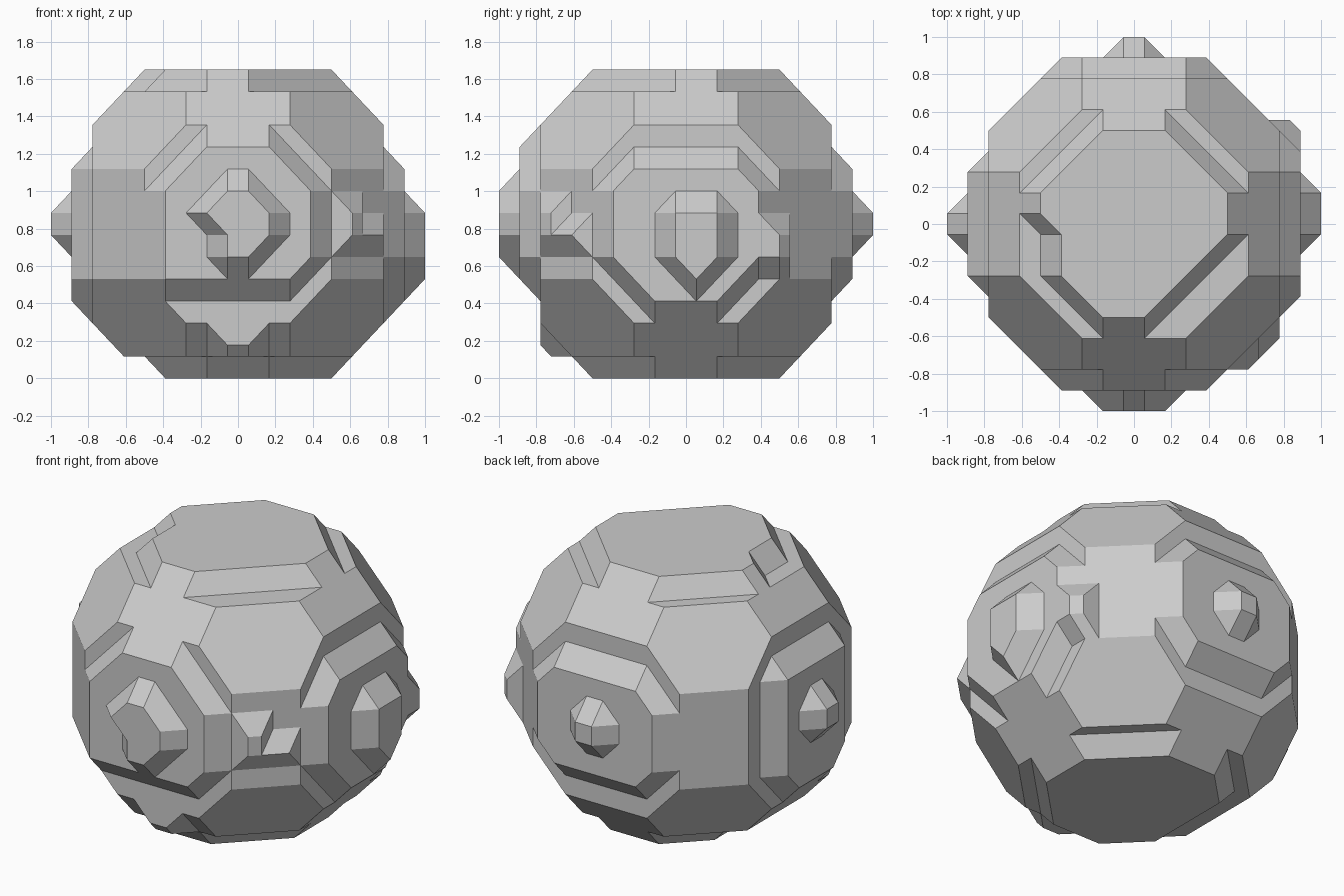
import bpy, bmesh, itertools
from mathutils import Vector

if "Cube" in bpy.data.objects:
    bpy.data.objects.remove(bpy.data.objects["Cube"])

# Rock cut from a coarse block grid: 18 x 18 x 14 blocks, corners bevelled at half steps
STEP = Vector((1 / 9, 1 / 9, 1.65 / 14))

def box(x0, x1, y0, y1, z0, z1):
    return lambda p: (x0 <= p[0] <= x1 and y0 <= p[1] <= y1 and z0 <= p[2] <= z1)

# Bumps (positions in block units from the rock centre)
BUMPS = [
    box(-.5, 1.5, -8.5, -8.5, -.5, .5),       # front nose
    box(-1.5, -1.5, -8.5, -8.5, .5, .5),
    box(-.5, .5, -8.5, -8.5, -1.5, 1.5),
    box(-3.5, 2.5, -7.5, -7.5, -2.5, -2.5),
    box(-1.5, .5, -7.5, -7.5, 3.5, 3.5),      # front brow
    box(-.5, .5, -6.5, -6.5, -5.5, -5.5),     # front chin
    box(8.5, 8.5, -.5, 1.5, -1.5, .5),        # right nose
    box(8.5, 8.5, .5, .5, -2.5, -2.5),
    box(7.5, 7.5, 4.5, 4.5, -1.5, -.5),
    box(7.5, 7.5, -1.5, 1.5, -3.5, -3.5),
    box(-7.5, -7.5, -1.5, .5, -3.5, -3.5),
]
# Dents
DENTS = [
    box(-1.5, -1.5, -8.5, -8.5, -.5, -.5),    # beside and under the front nose
    box(-2.5, 2.5, -7.5, -7.5, -3.5, -3.5),
    box(7.5, 7.5, -1.5, 1.5, 3.5, 3.5),       # right, left and back shoulders
    box(-7.5, -7.5, -1.5, 1.5, 3.5, 3.5),
    box(-1.5, 1.5, 7.5, 7.5, 3.5, 3.5),
    box(-1.5, 1.5, 7.5, 7.5, -3.5, -3.5),
    box(-7.5, -7.5, 3.5, 3.5, -3, 3),         # upright corners
    box(-6.5, -6.5, 5.5, 5.5, -3, 3),
    box(-5.5, -5.5, 6.5, 6.5, -3, 3),
    box(6.5, 6.5, 5.5, 5.5, -3, 3),
    box(5.5, 5.5, 6.5, 6.5, -3, 3),
    box(-7.5, -7.5, -3.5, -3.5, -3, 3),
    box(-6.5, -6.5, -5.5, -5.5, -3, 3),
    box(-5.5, -5.5, -6.5, -6.5, -3, 3),
    box(6.5, 6.5, -5.5, -5.5, .5, .5),
    box(-5.5, -4.5, -1.5, 1.5, -6.5, -6.5),   # under the left side
    lambda p: p[2] > 6 and p[0] - p[1] > 5,   # top plate, front right edge
    box(-4.5, -4.5, -4.5, -.5, 6.5, 6.5),     # top plate, front left edge
]

def solid(p):
    if any(b(p) for b in BUMPS):
        return True
    x, y, z = p
    inside = x * x + y * y + 1.2 * z * z < 74 and abs(z) < 7
    return inside and not any(d(p) for d in DENTS)

def axis(n):
    return [i + .5 for i in range(-n - 1, n + 1)]

field = {p: solid(p) for p in itertools.product(axis(9), axis(9), axis(7))}
CORNERS = list(itertools.product((0, 1), repeat=3))
EDGES = [(a, b) for a, b in itertools.combinations(CORNERS, 2)
         if sum(abs(i - j) for i, j in zip(a, b)) == 1]

def cell_faces(base, inside):
    """Hull of the rarer corner kind and the cut edge midpoints, minus cell walls."""
    kind = sum(inside.values()) <= 4
    pts = [Vector(c) for c in CORNERS if inside[c] == kind]
    pts += [(Vector(a) + Vector(b)) / 2 for a, b in EDGES if inside[a] != inside[b]]
    hull = bmesh.new()
    for p in pts:
        hull.verts.new(p)
    bmesh.ops.convex_hull(hull, input=hull.verts[:])
    faces = []
    for f in hull.faces:
        cos = [v.co.copy() for v in f.verts]
        wall = any(all(abs(c[k] - s) < 1e-4 for c in cos) for k in range(3) for s in (0, 1))
        if not wall:
            faces.append([c + base for c in cos])
    hull.free()
    return faces

# Rock surface, cell by cell
bm = bmesh.new()
verts = {}
for base in field:
    near = {c: tuple(b + i for b, i in zip(base, c)) for c in CORNERS}
    inside = {c: field.get(p, False) for c, p in near.items()}
    if len(set(inside.values())) == 1:
        continue
    for cos in cell_faces(Vector(base), inside):
        loop = []
        for c in cos:
            key = tuple(round(2 * v) for v in c)
            if key not in verts:
                verts[key] = bm.verts.new((c.x * STEP.x, c.y * STEP.y, (c.z + 7) * STEP.z))
            loop.append(verts[key])
        if len(set(loop)) > 2 and not bm.faces.get(loop):
            bm.faces.new(loop)

bmesh.ops.recalc_face_normals(bm, faces=bm.faces[:])
bmesh.ops.dissolve_limit(bm, angle_limit=.01, verts=bm.verts[:], edges=bm.edges[:])

mesh = bpy.data.meshes.new("rock")
bm.to_mesh(mesh)
bm.free()
rock = bpy.data.objects.new("rock", mesh)
bpy.context.collection.objects.link(rock)

stone = bpy.data.materials.new("stone grey")
stone.diffuse_color = (.6, .6, .6, 1)
stone.use_nodes = True
stone.node_tree.nodes["Principled BSDF"].inputs["Base Color"].default_value = stone.diffuse_color
mesh.materials.append(stone)
